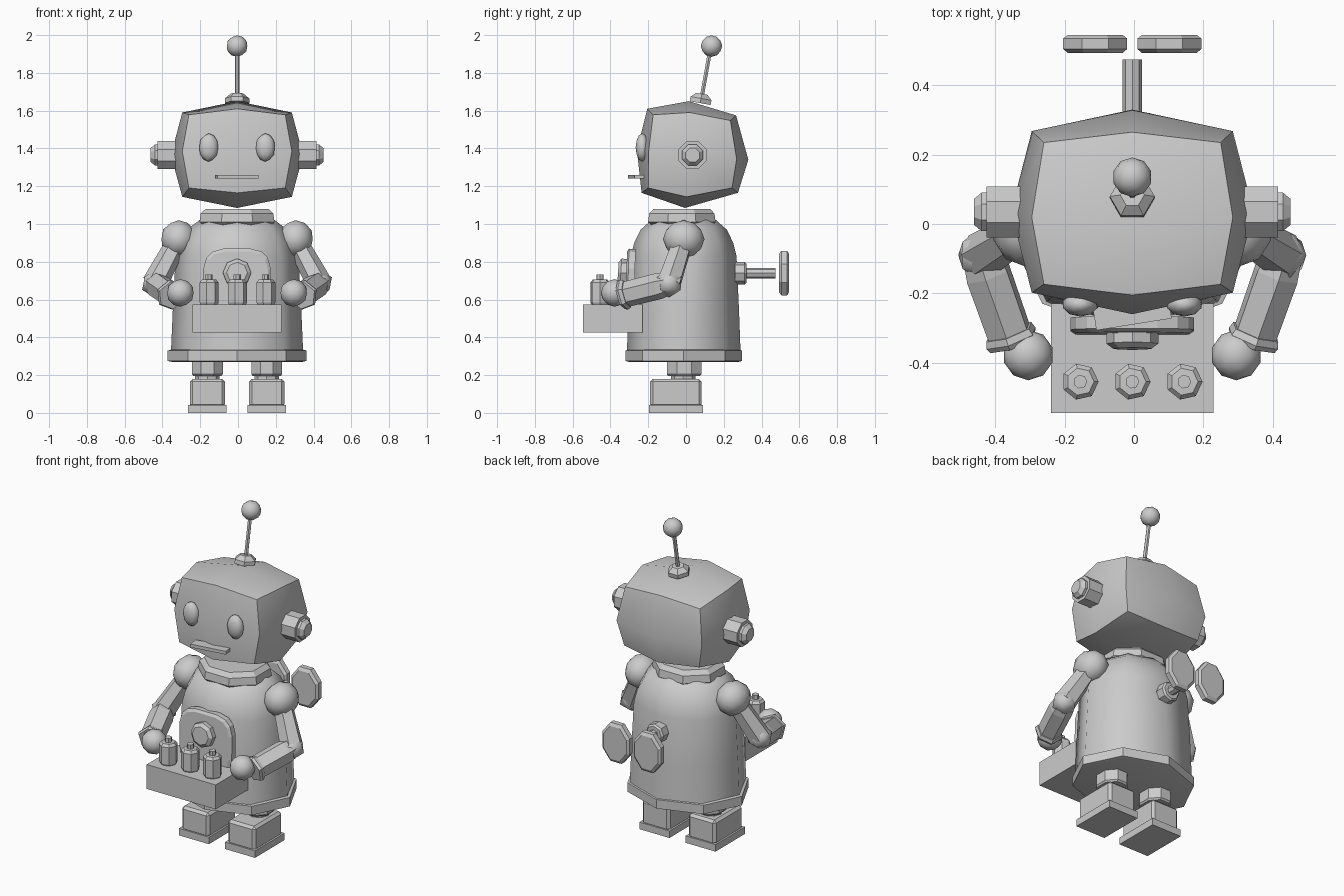
import bpy, bmesh, math
from mathutils import Vector, Matrix

if "Cube" in bpy.data.objects:
    bpy.data.objects.remove(bpy.data.objects["Cube"])

CX = -0.005  # the toy's mirror plane
Z = Vector((0, 0, 1))


def finish(name, bm, smooth=None):
    bmesh.ops.recalc_face_normals(bm, faces=bm.faces[:])
    me = bpy.data.meshes.new(name)
    bm.to_mesh(me)
    bm.free()
    ob = bpy.data.objects.new(name, me)
    bpy.context.collection.objects.link(ob)
    if smooth:
        bpy.ops.object.select_all(action='DESELECT')
        ob.select_set(True)
        bpy.context.view_layer.objects.active = ob
        bpy.ops.object.shade_smooth_by_angle(angle=math.radians(smooth))
    return ob


def loft(name, profile, loc, n=8, axis=Z, sx=1, sy=1, phase=0, power=1, smooth=None):
    """Stack n-sided rings (radius, distance along axis); power < 1 squares the outline."""
    axis = Vector(axis).normalized()
    mat = Matrix.Translation(loc) @ Z.rotation_difference(axis).to_matrix().to_4x4()
    sq = lambda v: math.copysign(abs(v) ** power, v)
    bm = bmesh.new()
    rings = []
    for r, t in profile:
        ring = []
        for i in range(n):
            a = 2 * math.pi * (i + phase) / n
            ring.append(bm.verts.new(mat @ Vector((r * sx * sq(math.cos(a)), r * sy * sq(math.sin(a)), t))))
        rings.append(ring)
    for a, b in zip(rings, rings[1:]):
        for i in range(n):
            bm.faces.new((a[i], a[(i + 1) % n], b[(i + 1) % n], b[i]))
    bm.faces.new(rings[0][::-1])
    bm.faces.new(rings[-1])
    return finish(name, bm, smooth)


def box(name, lo, hi, rot=0, bevel=0):
    lo, hi = Vector(lo), Vector(hi)
    mat = Matrix.LocRotScale((lo + hi) / 2, Matrix.Rotation(rot, 3, 'Z'), hi - lo)
    bm = bmesh.new()
    bmesh.ops.create_cube(bm, size=1, matrix=mat)
    if bevel:
        bmesh.ops.bevel(bm, geom=bm.edges[:], offset=bevel, segments=1, affect='EDGES')
    return finish(name, bm)


def ball(name, loc, size, level=2):
    bm = bmesh.new()
    bmesh.ops.create_icosphere(bm, subdivisions=level, radius=1,
                               matrix=Matrix.LocRotScale(loc, None, size))
    return finish(name, bm, 60)


# Head: middle outline in y-z, two smaller side rings, a pole on each side
outline = [(-.205, 1.61), (.015, 1.65), (.265, 1.575), (.33, 1.34),
           (.275, 1.165), (-.005, 1.085), (-.235, 1.165), (-.26, 1.39)]
bm = bmesh.new()
hc = Vector((0, .035, 1.365))
mid = [bm.verts.new((CX, y, z)) for y, z in outline]
for s in (-1, 1):
    ring = []
    for i, (y, z) in enumerate(outline):
        corner = i % 2 == 0
        k = .87 if corner else .79
        ring.append(bm.verts.new((CX + s * (.255 if corner else .29),
                                  hc.y + k * (y - hc.y), hc.z + k * (z - hc.z))))
    pole = bm.verts.new((CX + s * .35, hc.y, hc.z))
    for i in range(8):
        j = (i + 1) % 8
        bm.faces.new((mid[i], mid[j], ring[j], ring[i]))
    for i in range(0, 8, 2):
        bm.faces.new((pole, ring[i - 1], ring[i], ring[i + 1]))
finish("head", bm, 60)

# Mouth and antenna
box("mouth", (-.115, -.29, 1.24), (.105, -.225, 1.26), rot=math.radians(9))
tilt = Vector((0, .18, 1))
loft("antenna_base", [(.065, 0), (.065, .025), (.035, .05)], (CX, .075, 1.64), 6, tilt)
loft("antenna_rod", [(.012, 0), (.012, .26)], (CX, .083, 1.67), 6, tilt)
ball("antenna_ball", (CX, .135, 1.942), (.057, .057, .057))

# Torso: flange, shell, collar
loft("torso_flange", [(.345, .27), (.367, .275), (.367, .33), (.35, .335)],
     (CX, -.012, 0), sy=.84, smooth=30)
loft("torso", [(.35, .32), (.34, .55), (.325, .83), (.305, .9), (.265, .97), (.2, 1.02)],
     (CX, -.012, 0), sy=.86, smooth=60)
loft("collar", [(.19, .99), (.215, 1.01), (.208, 1.055), (.18, 1.08)],
     (CX, -.022, 0), sy=.9, phase=.5, smooth=30)

# Chest panel and dial
loft("chest_panel", [(.18, 0), (.18, .035), (.165, .045)], (CX, -.272, .69), 16,
     (0, -1, .03), power=.55, phase=.5)
loft("chest_dial", [(.075, 0), (.075, .03), (.055, .045)], (CX, -.315, .74), 8, (0, -1, .06))

# Tray with three bottles
box("tray", (-.24, -.545, .425), (.23, -.23, .575))
for i in (-1, 0, 1):
    loft("bottle", [(.045, .57), (.053, .585), (.053, .69), (.04, .705), (.02, .706), (.02, .732)],
         (CX + i * .15, -.455, 0), 7)

# Wind-up key
loft("key_socket", [(.06, 0), (.06, .05), (.05, .06)], (CX, .26, .74), 8, (0, 1, 0))
loft("key_shaft", [(.028, 0), (.028, .165)], (CX, .31, .74), 8, (0, 1, 0))

for s in (-1, 1):
    X = lambda x: CX + s * x
    V = lambda x, y, z: Vector((X(x), y, z))
    side = "left" if s < 0 else "right"

    # Face and ears
    ball(side + "_eye", V(.15, -.232, 1.405), (.052, .035, .075))
    loft(side + "_ear", [(.08, 0), (.08, .1)], V(.32, .035, 1.365), 8, (s, 0, 0), phase=.5)
    loft(side + "_ear_cap", [(.06, 0), (.06, .02), (.04, .042)], V(.415, .035, 1.365), 8, (s, 0, 0), phase=.5)

    # Key wing
    loft(side + "_key_wing", [(.085, .493), (.1, .505), (.1, .535), (.085, .546)],
         V(.107, 0, .74), 8, (0, 1, 0), sy=1.28, phase=.5)

    # Arm
    shoulder, elbow, wrist = V(.31, -.012, .92), V(.435, -.09, .685), V(.35, -.33, .625)
    ball(side + "_shoulder", shoulder, (.095, .11, .1))
    up, fore = elbow - shoulder, wrist - elbow
    loft(side + "_upper_arm", [(.055, 0), (.068, up.length)], shoulder, 6, up)
    ball(side + "_elbow", elbow, (.075, .075, .075), 1)
    loft(side + "_forearm", [(.06, 0), (.07, .06), (.068, fore.length)], elbow, 6, fore)
    loft(side + "_cuff", [(.075, -.02), (.082, 0), (.075, .015)], wrist, 6, fore)
    ball(side + "_hand", V(.3, -.378, .635), (.073, .073, .073))

    # Leg and foot
    loft(side + "_leg", [(.08, .195), (.088, .205), (.088, .28)], V(.157, -.01, 0), 8, sy=1.13, phase=.5)
    loft(side + "_ankle", [(.065, .16), (.065, .21)], V(.157, -.015, 0), 8)
    box(side + "_foot", (X(.157) - .093, -.19, .03), (X(.157) + .093, .083, .18), bevel=.015)
    box(side + "_sole", (X(.157) - .102, -.197, 0), (X(.157) + .102, .09, .043))
